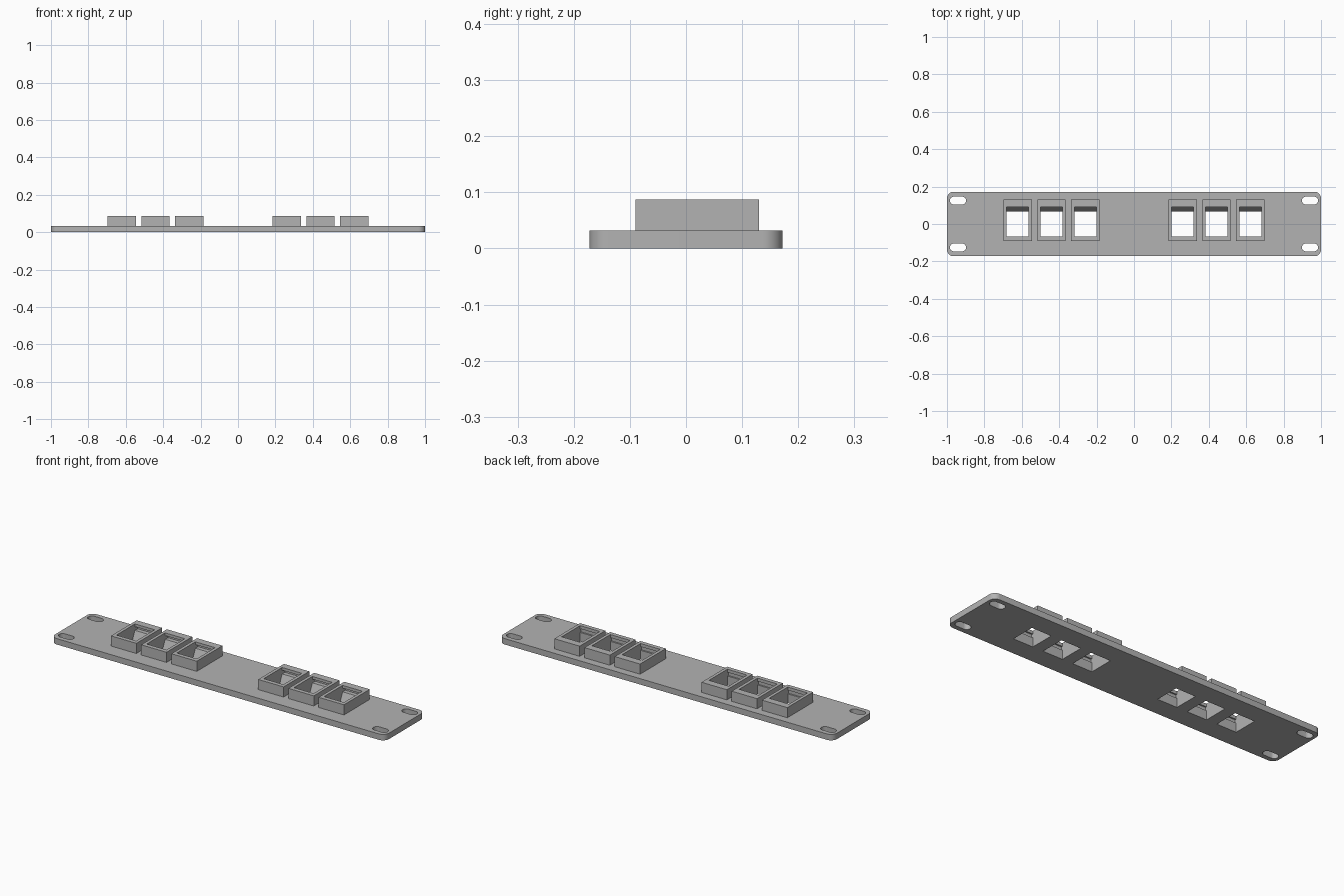
import bpy, bmesh, math

cube = bpy.data.objects.get("Cube")
if cube:
    bpy.data.objects.remove(cube, do_unlink=True)

HALF_Y, PLATE_H, TOP = 0.172, 0.032, 0.087
SOCKETS = [side * x for side in (-1, 1) for x in (0.26, 0.441, 0.622)]

grey = bpy.data.materials.new("panel_grey")
grey.use_nodes = True
colour = (0.45, 0.45, 0.45, 1)
grey.diffuse_color = colour
grey.node_tree.nodes["Principled BSDF"].inputs["Base Color"].default_value = colour


def rounded(cx, cy, hx, hy, r, steps=10):
    """Outline of a rounded rectangle."""
    pts = []
    for q, (sx, sy) in enumerate([(1, 1), (-1, 1), (-1, -1), (1, -1)]):
        for i in range(steps + 1):
            a = math.pi / 2 * (q + i / steps)
            pts.append((cx + sx * (hx - r) + r * math.cos(a),
                        cy + sy * (hy - r) + r * math.sin(a)))
    return pts


def prism(bm, pts, offset):
    """Extrude a closed loop of points into a solid."""
    face = bm.faces.new([bm.verts.new(p) for p in pts])
    out = bmesh.ops.extrude_face_region(bm, geom=[face])
    bmesh.ops.translate(bm, vec=offset,
                        verts=[v for v in out["geom"] if isinstance(v, bmesh.types.BMVert)])


def finish(name, bm):
    bmesh.ops.remove_doubles(bm, verts=bm.verts, dist=1e-5)
    bmesh.ops.recalc_face_normals(bm, faces=bm.faces)
    mesh = bpy.data.meshes.new(name)
    bm.to_mesh(mesh)
    bm.free()
    mesh.materials.append(grey)
    obj = bpy.data.objects.new(name, mesh)
    bpy.context.collection.objects.link(obj)
    return obj


def cut(obj, cutter):
    mod = obj.modifiers.new("cut", "BOOLEAN")
    mod.operation, mod.solver, mod.object = "DIFFERENCE", "EXACT", cutter
    bpy.ops.object.select_all(action="DESELECT")
    bpy.context.view_layer.objects.active = obj
    obj.select_set(True)
    bpy.ops.object.modifier_apply(modifier="cut")
    bpy.ops.object.shade_smooth_by_angle(angle=math.radians(30))


# Socket cavity side profile (y, z): sloped latch ledge at the back, clip lips at the top
cavity = [(-0.067, -0.02), (-0.067, 0.05), (-0.075, 0.05), (-0.075, 0.07),
          (-0.067, 0.07), (-0.067, 0.1), (0.091, 0.1), (0.091, 0.072),
          (0.114, 0.072), (0.114, 0.052), (0.091, 0.052), (0.067, 0), (0.067, -0.02)]
bm = bmesh.new()
for x in SOCKETS:
    prism(bm, [(x - 0.059, y, z) for y, z in cavity], (0.118, 0, 0))

# Mounting slots in the four corners
for sx in (-1, 1):
    for sy in (-1, 1):
        slot = rounded(sx * 0.941, sy * 0.125, 0.043, 0.0215, 0.0215)
        prism(bm, [(x, y, -0.02) for x, y in slot], (0, 0, 0.1))
cutter = finish("cutter", bm)
cutter.hide_render = True

# Face plate
bm = bmesh.new()
prism(bm, [(x, y, 0) for x, y in rounded(0, 0, 1, HALF_Y, 0.035)], (0, 0, PLATE_H))
cut(finish("face_plate", bm), cutter)

# Socket housings
for i, x in enumerate(SOCKETS):
    bm = bmesh.new()
    prism(bm, [(px, py, PLATE_H) for px, py in
               [(x - 0.076, -0.09), (x + 0.076, -0.09), (x + 0.076, 0.13), (x - 0.076, 0.13)]],
          (0, 0, TOP - PLATE_H))
    cut(finish(f"socket_housing_{i + 1}", bm), cutter)

bpy.data.objects.remove(cutter, do_unlink=True)
